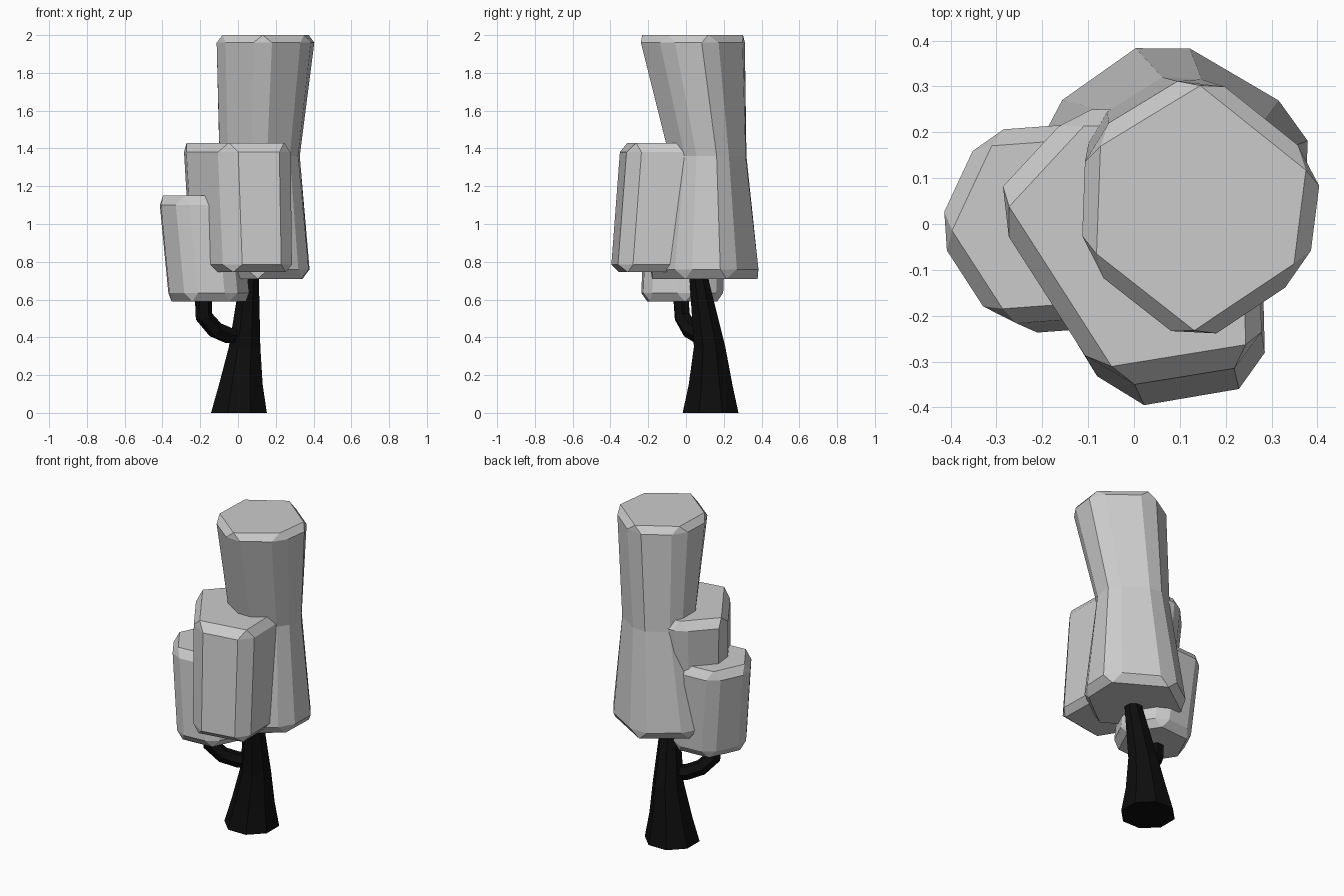
import bpy, math
from mathutils import Vector

if "Cube" in bpy.data.objects:
    bpy.data.objects.remove(bpy.data.objects["Cube"])

bark = bpy.data.materials.new("bark")
bark.diffuse_color = (0.004, 0.004, 0.004, 1)
bark.use_nodes = True
bark.node_tree.nodes["Principled BSDF"].inputs["Base Color"].default_value = bark.diffuse_color


def add_mesh(name, verts, faces, mat=None):
    me = bpy.data.meshes.new(name)
    me.from_pydata(verts, [], faces)
    ob = bpy.data.objects.new(name, me)
    bpy.context.collection.objects.link(ob)
    if mat:
        me.materials.append(mat)
    return ob


def chamfered(corners, t):
    """Cut every corner of a polygon, giving two points per corner."""
    n, out = len(corners), []
    for i, c in enumerate(corners):
        out += [c.lerp(corners[i - 1], t), c.lerp(corners[(i + 1) % n], t)]
    return out


def foliage(name, corners, levels, z_bottom, z_top, inset, t=0.2):
    """Bevelled prism; levels = (z, offset x, offset y, scale x, scale y, turn)."""
    pts = [Vector(c) for c in corners]
    n = len(pts)
    mid = sum(pts, Vector((0, 0))) / n

    def place(p, lv):
        z, ox, oy, sx, sy, turn = lv
        d = p - mid
        a = math.radians(turn)
        x, y = d.x * sx, d.y * sy
        return (mid.x + ox + x * math.cos(a) - y * math.sin(a),
                mid.y + oy + x * math.sin(a) + y * math.cos(a), z)

    ring, m = chamfered(pts, t), 2 * n
    verts = [place(p, lv) for lv in levels for p in ring]
    faces = [(k * m + i, k * m + (i + 1) % m, (k + 1) * m + (i + 1) % m, (k + 1) * m + i)
             for k in range(len(levels) - 1) for i in range(m)]
    # bevelled caps: a triangle at each corner, a quad along each side
    for lv, z, base, top in ((levels[0], z_bottom, 0, False),
                             (levels[-1], z_top, (len(levels) - 1) * m, True)):
        c0 = len(verts)
        verts += [place(mid + (p - mid) * inset, (z,) + tuple(lv[1:])) for p in pts]
        cap = [tuple(range(c0, c0 + n))]
        for i in range(n):
            a, b, c = base + 2 * i, base + 2 * i + 1, base + (2 * i + 2) % m
            cap += [(a, b, c0 + i), (b, c, c0 + (i + 1) % n, c0 + i)]
        faces += cap if top else [f[::-1] for f in cap]
    return add_mesh(name, verts, faces)


# tall main canopy with a narrow waist
foliage("main_canopy",
        [(-.115, -.08), (.13, -.272), (.38, -.105), (.41, .13), (.145, .342), (-.105, .19)],
        [(.76, -.055, .065, 1.14, 1.05, 6), (1.36, -.03, .08, .83, .75, 3), (1.96, 0, 0, 1, 1, 0)],
        .71, 2.0, .87)

# middle canopy at the front
foliage("front_canopy",
        [(-.06, -.36), (.28, -.305), (.27, .08), (.08, .25), (-.13, .25), (-.32, .045)],
        [(.785, .02, -.045, .95, 1, 0), (1.38, 0, 0, 1, 1, 0)],
        .745, 1.43, .86, .18)

# small canopy carried by the branch
foliage("side_canopy",
        [(-.2 + .235 * math.cos(math.radians(60 * i + 4)),
          .245 * math.sin(math.radians(60 * i + 4))) for i in range(6)],
        [(.635, .045, -.02, 1, 1, 0), (1.1, 0, 0, 1, 1, 0)],
        .59, 1.15, .84)

# tapered leaning trunk
S = 8
verts = []
rings = [(0, .005, .13, .16), (.15, .015, .13, .125), (.35, .035, .125, .09),
         (.70, .06, .07, .055), (.85, .065, .06, .05)]
for z, x, y, r in rings:
    for i in range(S):
        a = math.tau * (i + .5) / S
        verts.append((x + r * math.cos(a), y + r * math.sin(a), z))
faces = [(k * S + i, k * S + (i + 1) % S, (k + 1) * S + (i + 1) % S, (k + 1) * S + i)
         for k in range(len(rings) - 1) for i in range(S)]
faces += [tuple(range(S))[::-1], tuple(range(len(verts) - S, len(verts)))]
add_mesh("trunk", verts, faces, bark)

# curved side branch
cu = bpy.data.curves.new("branch", 'CURVE')
cu.dimensions = '3D'
cu.bevel_depth = .046
cu.bevel_resolution = 1
cu.use_fill_caps = True
path = [(.03, .11, .41), (-.05, .07, .41), (-.12, .02, .44), (-.18, -.02, .51), (-.185, -.03, .67)]
sp = cu.splines.new('POLY')
sp.points.add(len(path) - 1)
for p, co in zip(sp.points, path):
    p.co = (*co, 1)
sp.use_smooth = False
cu.materials.append(bark)
bpy.context.collection.objects.link(bpy.data.objects.new("branch", cu))
